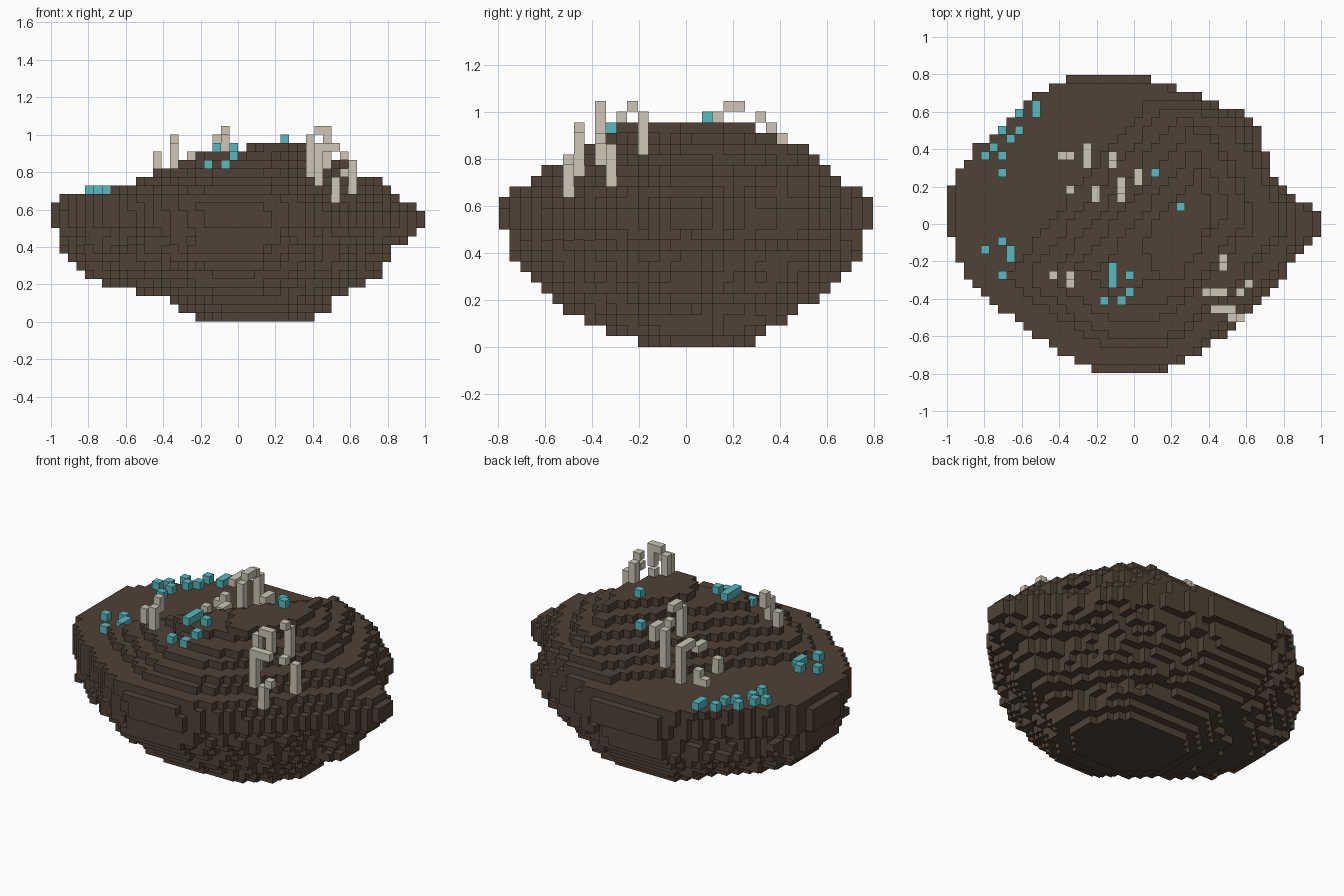
import bpy
import bmesh
import random
from mathutils import Vector

cube = bpy.data.objects.get("Cube")
if cube:
    bpy.data.objects.remove(cube, do_unlink=True)

random.seed(4)
CELL = 1 / 22          # edge length of one block
SIDES = [Vector(d) for d in ((1, 0, 0), (-1, 0, 0), (0, 1, 0),
                             (0, -1, 0), (0, 0, 1), (0, 0, -1))]


def make_material(name, colour):
    mat = bpy.data.materials.new(name)
    mat.use_nodes = True
    mat.diffuse_color = (*colour, 1)
    shader = next(n for n in mat.node_tree.nodes if n.type == "BSDF_PRINCIPLED")
    shader.inputs["Base Color"].default_value = (*colour, 1)
    return mat


def build_blocks(name, cells, material):
    """Turn a set of grid cells into a mesh made of their exposed faces."""
    bm = bmesh.new()
    corners = {}

    def corner(point):
        key = tuple(round(c * 2) for c in point)
        if key not in corners:
            corners[key] = bm.verts.new(Vector(point) * CELL)
        return corners[key]

    for cell in sorted(cells):
        middle = Vector((cell[0] + 0.5, cell[1], cell[2] + 0.5))
        for side in SIDES:
            neighbour = tuple(int(c + s) for c, s in zip(cell, side))
            if neighbour in cells:
                continue
            across = Vector((side.y, side.z, side.x)) / 2
            up = side.cross(across)
            centre = middle + side / 2
            bm.faces.new([corner(centre + across + up), corner(centre - across + up),
                          corner(centre - across - up), corner(centre + across - up)])
    mesh = bpy.data.meshes.new(name)
    bm.to_mesh(mesh)
    bm.free()
    mesh.materials.append(material)
    obj = bpy.data.objects.new(name, mesh)
    bpy.context.collection.objects.link(obj)
    return obj


def inside(x, y, outline):
    """Even-odd test of a point against a closed outline."""
    hit = False
    for (ax, ay), (bx, by) in zip(outline, outline[1:] + outline[:1]):
        if (ay > y) != (by > y) and x < ax + (y - ay) * (bx - ax) / (by - ay):
            hit = not hit
    return hit


# Plan outlines in a box from -1 to 1: a shared south side, then the north
# side of the boulder at its widest and of the summit steps
SOUTH = [(-1, 0), (-.95, -.17), (-.88, -.38), (-.72, -.56), (-.6, -.65), (-.4, -.84),
         (-.14, -1), (.13, -1), (.36, -.88), (.52, -.7), (.7, -.5), (.91, -.17)]
BODY = SOUTH + [(1, -.09), (1, .06), (.91, .14), (.72, .38), (.67, .63), (.56, .76),
                (.27, .9), (.04, 1), (-.32, 1), (-.5, .86), (-.64, .7), (-.82, .53),
                (-.95, .32), (-1, .2)]
SUMMIT = SOUTH + [(1, -.1), (1, .1), (.85, .5), (.65, .85), (.4, 1), (-.6, 1), (-1, .4)]

# First and last block of each layer in x and y, from the base upwards
LAYERS = [(-5, 8, -4, 6), (-7, 10, -7, 7), (-8, 10, -9, 9), (-12, 12, -11, 10),
          (-16, 14, -12, 12), (-18, 16, -13, 13), (-19, 16, -14, 14),
          (-20, 17, -15, 15), (-21, 17, -16, 16), (-21, 19, -16, 16),
          (-21, 20, -16, 16), (-22, 21, -17, 17), (-22, 21, -17, 17),
          (-22, 20, -17, 17), (-21, 18, -16, 16), (-18, 17, -14, 14),
          (-16, 16, -13, 13), (-14, 13, -11, 12), (-10, 12, -9, 11),
          (-14, 10, -7, 10), (0, 8, -6, 7)]
FOOT = 3               # the layers below this are nearly square
WAIST = 11             # the layers below this have rough sides
SHELF = 15             # first layer above the flat shelf


def fullness(k):
    """How far a layer swells past its outline, within its own box."""
    if k < FOOT:
        return 1.15
    if k < WAIST:
        return random.uniform(0.97, 1.05)
    return 1.06 if k == SHELF - 1 else 1.0


# Boulder: stacked layers, stepped back diagonally above the shelf
rock = set()
for k, (x0, x1, y0, y1) in enumerate(LAYERS):
    half_x, half_y = (x1 + 1 - x0) / 2, (y1 + 1 - y0) / 2
    mid_x, mid_y = (x0 + x1 + 1) / 2, (y0 + y1) / 2
    outline = SUMMIT if k >= SHELF else BODY
    for i in range(x0, x1 + 1):
        for j in range(y0, y1 + 1):
            x, y = i + 0.5, j
            swell = fullness(k)
            in_plan = inside((x - mid_x) / half_x / swell,
                             (y - mid_y) / half_y / swell, outline)
            cut_away = k >= SHELF and x - 0.81 * y < 2.5 * (k - SHELF) - 10
            if in_plan and not cut_away:
                rock.add((i, j, k))


def ground(i, j):
    return max((k + 1 for k in range(len(LAYERS)) if (i, j, k) in rock), default=SHELF)


def columns(spans):
    return {(i, j, k) for i, j, low, high in spans for k in range(low, high + 1)}


# Ruins: upright posts and lintels as x, y, lowest and highest block
south_east_ruin = columns([
    (8, -8, 17, 21), (9, -8, 22, 22), (10, -8, 20, 22), (10, -5, 22, 22),
    (10, -4, 18, 21), (9, -10, 16, 20), (10, -10, 20, 20), (11, -10, 20, 20),
    (11, -11, 14, 16), (12, -11, 17, 17), (12, -8, 19, 19), (13, -7, 15, 18)])
south_west_ruin = columns([
    (-10, -6, 17, 19), (-8, -7, 17, 20), (-8, -6, 20, 21)])
north_ruin = columns([
    (-9, 8, 15, 15), (-8, 8, 15, 16), (-6, 7, 19, 19), (-6, 8, 19, 19),
    (-6, 9, 15, 19), (-3, 7, 21, 21), (-3, 8, 15, 20), (-8, 4, 15, 16),
    (-5, 3, 15, 17), (-5, 4, 17, 17), (-2, 3, 16, 21), (-2, 4, 22, 22),
    (-2, 5, 22, 22), (0, 5, 19, 19), (0, 6, 15, 19)])

# Crystals: single blocks resting on the ground
shelf_spots = [(-12, 14), (-12, 13), (-14, 13), (-16, 11), (-14, 11), (-15, 10),
               (-17, 9), (-18, 8), (-16, 8), (-16, 6), (-16, -2), (-18, -3),
               (-15, -3), (-15, -4), (-16, -6)]
summit_spots = [(2, 6), (5, 2), (-3, -5), (-3, -6), (-3, -7), (-1, -6),
                (-1, -8), (-2, -9), (-4, -9)]

earth = make_material("dark brown rock", (0.08, 0.054, 0.037))
stone = make_material("pale stone", (0.61, 0.57, 0.47))
teal = make_material("teal crystal", (0.095, 0.49, 0.53))

build_blocks("boulder", rock, earth)
for name, ruin in (("south_east_ruin", south_east_ruin),
                   ("south_west_ruin", south_west_ruin),
                   ("north_ruin", north_ruin)):
    build_blocks(name, ruin - rock, stone)
for name, spots in (("shelf_crystals", shelf_spots), ("summit_crystals", summit_spots)):
    build_blocks(name, {(i, j, ground(i, j)) for i, j in spots}, teal)
